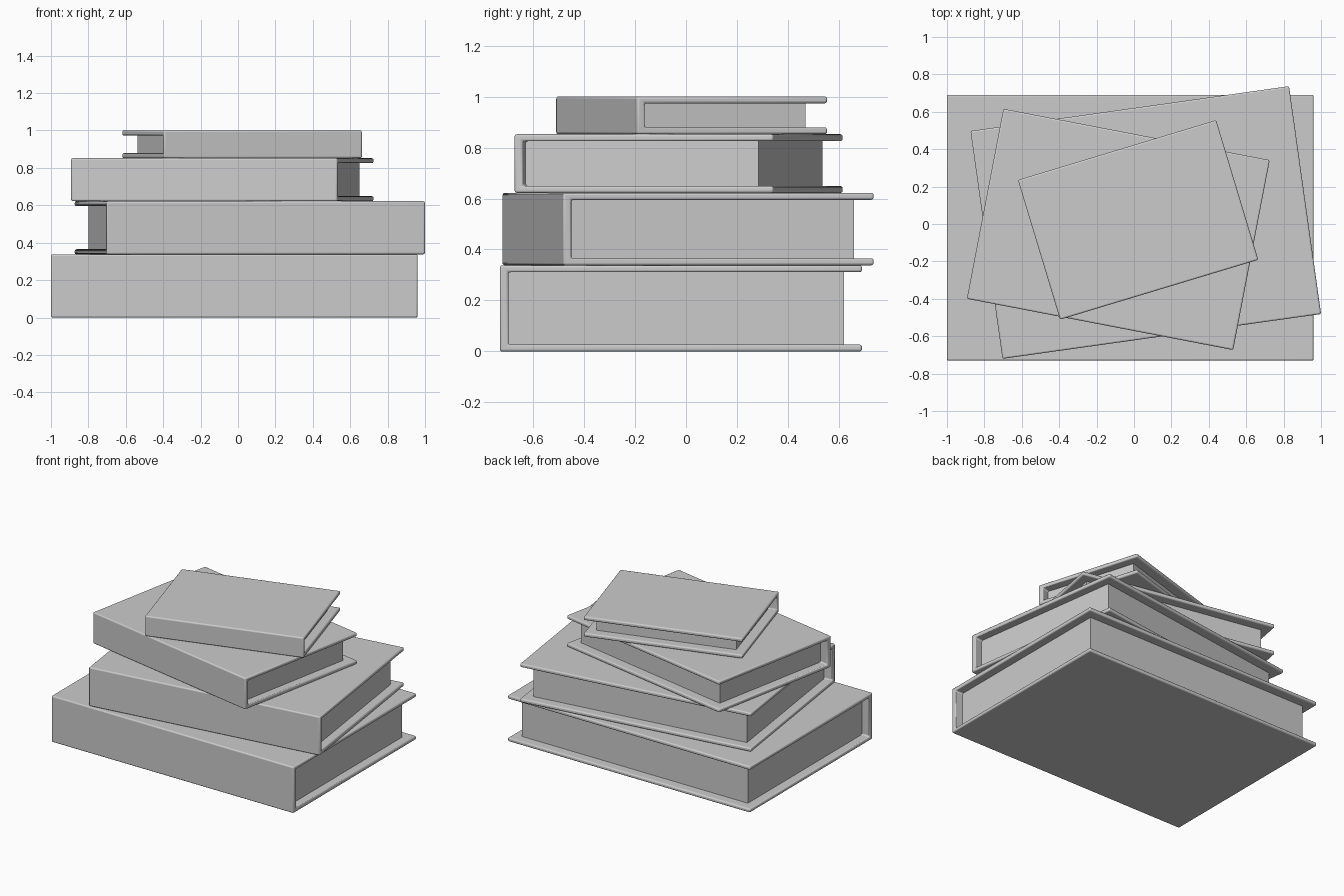
import bpy, bmesh, math
from mathutils import Vector

if "Cube" in bpy.data.objects:
    bpy.data.objects.remove(bpy.data.objects["Cube"])

mat = bpy.data.materials.new("plain grey")
mat.diffuse_color = (0.6, 0.6, 0.6, 1)
mat.use_nodes = True
mat.node_tree.nodes["Principled BSDF"].inputs["Base Color"].default_value = mat.diffuse_color

COVER = 0.027      # board thickness
SPINE = 0.033      # spine thickness
END_GAP = 0.065    # page inset at head and tail
EDGE_GAP = 0.07    # page inset at the opening edge


def finish(bm, name, loc, angle, bevel=0):
    bmesh.ops.recalc_face_normals(bm, faces=bm.faces)
    me = bpy.data.meshes.new(name)
    bm.to_mesh(me)
    bm.free()
    me.materials.append(mat)
    ob = bpy.data.objects.new(name, me)
    bpy.context.collection.objects.link(ob)
    ob.location = loc
    ob.rotation_euler.z = math.radians(angle)
    if bevel:
        m = ob.modifiers.new("soft edges", 'BEVEL')
        m.width = bevel
        m.segments = 3
        m.limit_method = 'ANGLE'
        bpy.ops.object.select_all(action='DESELECT')
        bpy.context.view_layer.objects.active = ob
        ob.select_set(True)
        bpy.ops.object.shade_smooth_by_angle(angle=math.radians(35))


def book(name, x, y, z0, z1, length, width, angle):
    h, hl, hw = z1 - z0, length / 2, width / 2

    # cover: C-shaped profile, spine at the front, extruded along the length
    profile = [(-hw, 0), (hw, 0), (hw, COVER), (-hw + SPINE, COVER),
               (-hw + SPINE, h - COVER), (hw, h - COVER), (hw, h), (-hw, h)]
    bm = bmesh.new()
    face = bm.faces.new([bm.verts.new((-hl, py, pz)) for py, pz in profile])
    ext = bmesh.ops.extrude_face_region(bm, geom=[face])
    verts = [v for v in ext["geom"] if isinstance(v, bmesh.types.BMVert)]
    bmesh.ops.translate(bm, verts=verts, vec=(length, 0, 0))
    finish(bm, name + "_cover", (x, y, z0), angle, 0.009)

    # page block, set back from three edges of the boards
    bm = bmesh.new()
    bmesh.ops.create_cube(bm, size=1)
    y0, y1 = -hw + SPINE - 0.003, hw - EDGE_GAP
    size = Vector((length - 2 * END_GAP, y1 - y0, h - 2 * COVER + 0.004))
    bmesh.ops.scale(bm, vec=size, verts=bm.verts)
    bmesh.ops.translate(bm, vec=(0, (y0 + y1) / 2, h / 2), verts=bm.verts)
    finish(bm, name + "_pages", (x, y, z0), angle)


# stack from bottom to top
book("bottom_book", -0.02, -0.02, 0.0, 0.338, 1.96, 1.42, 0)
book("second_book", 0.063, 0.008, 0.338, 0.622, 1.72, 1.23, 8)
book("third_book", -0.084, -0.029, 0.622, 0.852, 1.45, 1.034, -10.9)
book("top_book", 0.022, 0.022, 0.852, 1.0, 1.107, 0.78, 16.8)
